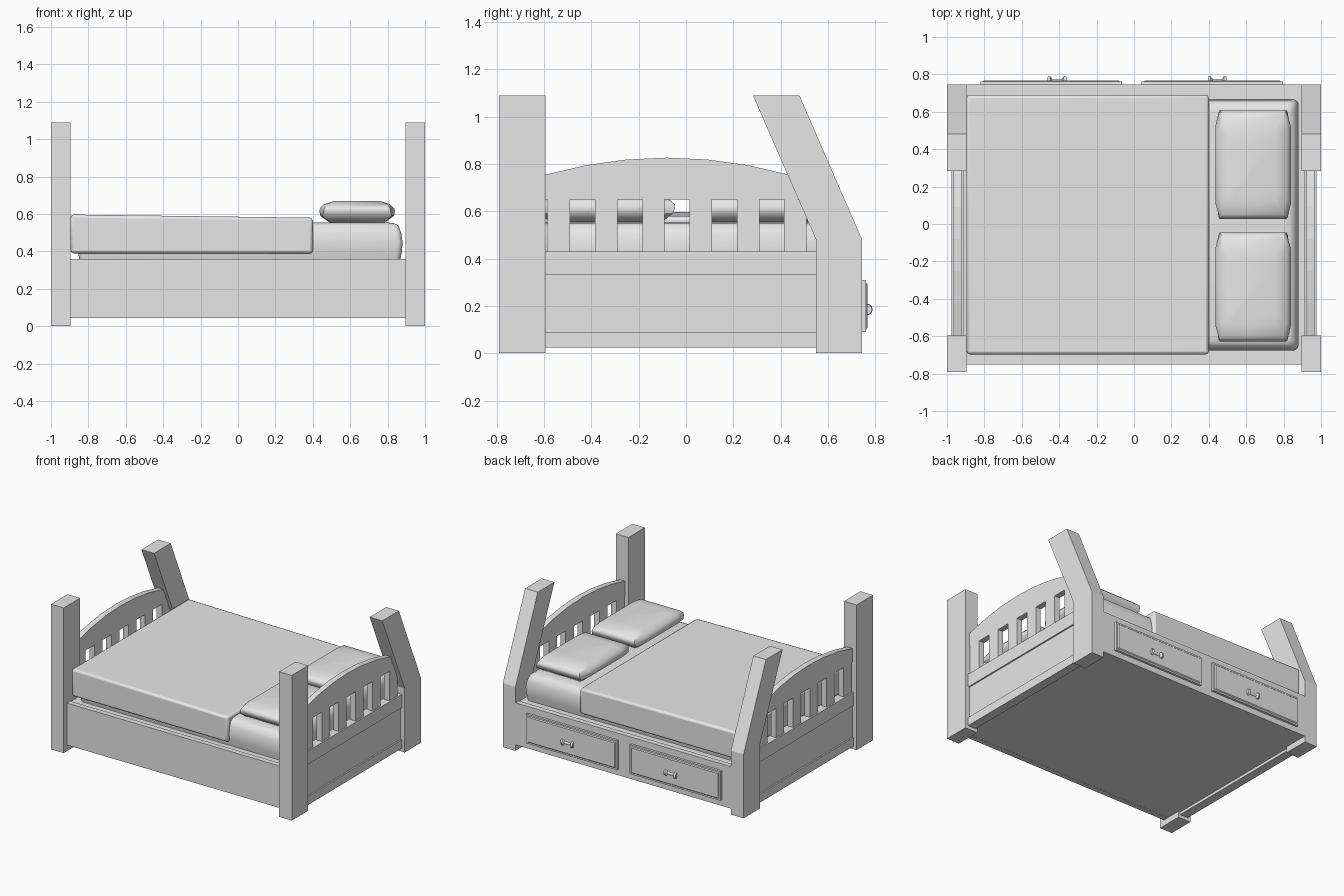
import bpy, bmesh, math
from mathutils import Vector

cube = bpy.data.objects.get("Cube")
if cube:
    bpy.data.objects.remove(cube, do_unlink=True)

grey = bpy.data.materials.new("light_grey")
grey.use_nodes = True
grey.diffuse_color = (0.8, 0.8, 0.8, 1)
grey.node_tree.nodes["Principled BSDF"].inputs["Base Color"].default_value = (0.8, 0.8, 0.8, 1)


def finish(name, bm, bevel=0, segments=1, smooth=None):
    bmesh.ops.recalc_face_normals(bm, faces=bm.faces)
    mesh = bpy.data.meshes.new(name)
    bm.to_mesh(mesh)
    bm.free()
    mesh.materials.append(grey)
    obj = bpy.data.objects.new(name, mesh)
    bpy.context.collection.objects.link(obj)
    if bevel:
        mod = obj.modifiers.new("edge_bevel", "BEVEL")
        mod.width, mod.segments = bevel, segments
    if smooth:
        bpy.ops.object.select_all(action="DESELECT")
        obj.select_set(True)
        bpy.context.view_layer.objects.active = obj
        bpy.ops.object.shade_smooth_by_angle(angle=math.radians(smooth))
    return obj


def loft(name, rings, **kw):
    """Skin a stack of equal-length point rings and cap both ends."""
    bm = bmesh.new()
    loops = [[bm.verts.new(p) for p in ring] for ring in rings]
    n = len(loops[0])
    for a, b in zip(loops, loops[1:]):
        for i in range(n):
            j = (i + 1) % n
            bm.faces.new((a[i], a[j], b[j], b[i]))
    bm.faces.new(loops[0][::-1])
    bm.faces.new(loops[-1])
    return finish(name, bm, **kw)


def box(name, x, y, z, **kw):
    return loft(name, [[(x[0], y[0], h), (x[1], y[0], h), (x[1], y[1], h), (x[0], y[1], h)]
                       for h in z], **kw)


def plate(name, outline, x0, x1):
    """Extrude a (y, z) outline along x."""
    return loft(name, [[(x, y, z) for y, z in outline] for x in (x0, x1)])


def span(side, a, b):
    return sorted((side * a, side * b))


# Ends of the bed: posts, rails, slats and arch
for side, end in ((1, "head"), (-1, "foot")):
    post_x = span(side, 0.895, 1.0)
    wide = span(side, 0.91, 0.977)
    thin = span(side, 0.922, 0.966)
    box(end + "_front_post", post_x, (-0.79, -0.595), (0, 1.09))
    plate(end + "_back_post", [(0.55, 0), (0.745, 0), (0.745, 0.48), (0.48, 1.09),
                               (0.283, 1.09), (0.55, 0.48)], *post_x)
    box(end + "_base_strip", wide, (-0.595, 0.55), (0.025, 0.09))
    box(end + "_panel", thin, (-0.595, 0.55), (0.09, 0.33))
    box(end + "_middle_rail", wide, (-0.595, 0.55), (0.33, 0.43))
    for i in range(6):
        y = -0.585 + i * 0.2
        box(f"{end}_slat_{i + 1}", thin, (y, y + 0.095), (0.43, 0.65))
    arch = [(0.475, 0.65), (-0.595, 0.65)]
    for i in range(7):
        t = -1 + i / 3
        arch.append((-0.08 + 0.515 * t, 0.827 - 0.072 * t * t))
    plate(end + "_arch", arch, *thin)

# Frame
box("front_side_rail", (-0.895, 0.895), (-0.75, -0.71), (0.045, 0.36))
box("back_side_rail", (-0.895, 0.895), (0.705, 0.745), (0.045, 0.36))
box("bed_base", (-0.912, 0.912), (-0.71, 0.705), (0.046, 0.355))

# Drawers with dumbbell handles
for name, x0, x1 in (("foot", -0.82, -0.065), ("head", 0.04, 0.797)):
    rings = []
    for y, inset in ((0.74, 0), (0.762, 0), (0.762, 0.012), (0.768, 0.018)):
        a, b, c, d = x0 + inset, x1 - inset, 0.09 + inset, 0.31 - inset
        rings.append([(a, y, c), (b, y, c), (b, y, d), (a, y, d)])
    loft(name + "_drawer_front", rings)
    mid = -0.412 if name == "foot" else 0.445
    rings = []
    for dx, r in ((-0.05, 0.022), (-0.036, 0.025), (-0.026, 0.011),
                  (0.026, 0.011), (0.036, 0.025), (0.05, 0.022)):
        rings.append([(mid + dx, 0.765 + r * math.cos(k * math.pi / 5),
                       0.185 + r * math.sin(k * math.pi / 5)) for k in range(10)])
    loft(name + "_drawer_handle", rings, smooth=40)


def rounded_ring(cx, cy, hx, hy, r, z, steps=4):
    ring = []
    for q, (sx, sy) in enumerate(((1, 1), (-1, 1), (-1, -1), (1, -1))):
        for k in range(steps + 1):
            a = math.pi / 2 * (q + k / steps)
            ring.append((cx + sx * (hx - r) + r * math.cos(a),
                         cy + sy * (hy - r) + r * math.sin(a), z))
    return ring


# Mattress
loft("mattress", [rounded_ring(0.01, -0.005, 0.87 - i, 0.672 - i, 0.03, z)
                  for z, i in ((0.355, 0.012), (0.4, 0.004), (0.45, 0), (0.5, 0.008),
                               (0.538, 0.022), (0.55, 0.045), (0.555, 0.08))], smooth=50)

# Blanket, sloping gently to the head
loft("blanket", [[(-0.895, y, 0.39), (0.4, y, 0.388), (0.4, y, 0.58), (-0.895, y, 0.597)]
                 for y in (-0.697, 0.69)], bevel=0.016, segments=2, smooth=40)

# Pillows: bulging long sides, chamfered bottom and soft crown
for name, cy in (("front", -0.3375), ("back", 0.3175)):
    rings = []
    for z, hx, hy, bulge in ((0.553, 0.145, 0.235, 0.0), (0.59, 0.185, 0.28, 0.012),
                             (0.615, 0.178, 0.292, 0.024), (0.63, 0.176, 0.29, 0.022),
                             (0.652, 0.165, 0.265, 0.012), (0.67, 0.12, 0.19, 0.0)):
        top = hy * 0.7
        half = [(hx, -hy), (hx + bulge, -top), (hx + bulge, top), (hx, hy)]
        outline = half + [(-x, -y) for x, y in half]
        rings.append([(0.637 + x, cy + y, z) for x, y in outline])
    loft(name + "_pillow", rings, smooth=45)
